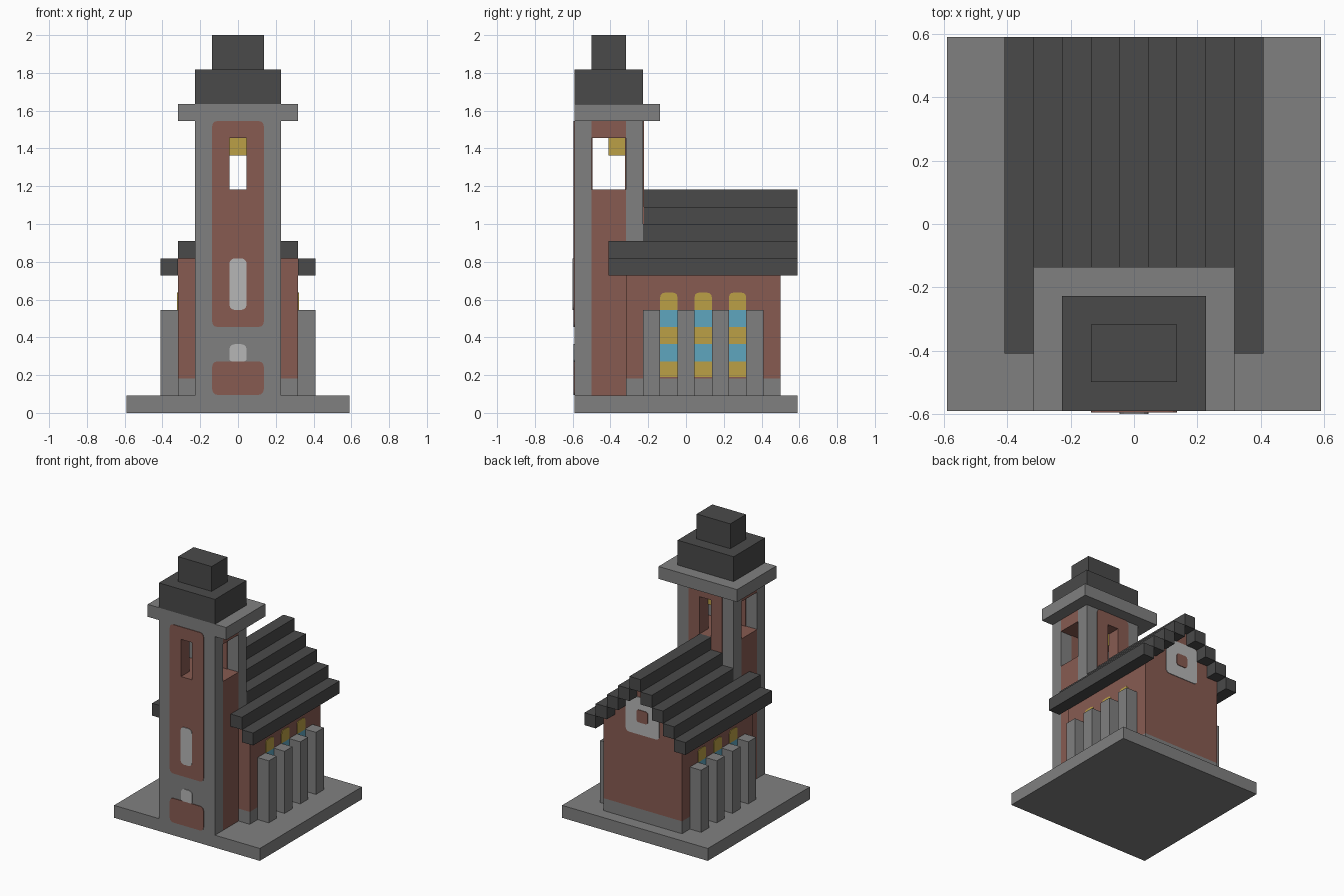
import bpy, bmesh, math

cube = bpy.data.objects.get("Cube")
if cube:
    bpy.data.objects.remove(cube)

U = 1 / 11      # one block; all sizes below are in blocks
THIN = 0.05     # how far flat painted details stand out


def material(name, colour):
    m = bpy.data.materials.new(name)
    m.use_nodes = True
    m.diffuse_color = (*colour, 1)
    m.node_tree.nodes["Principled BSDF"].inputs["Base Color"].default_value = (*colour, 1)
    return m


STONE = material("grey stone", (0.216, 0.216, 0.216))
SLATE = material("dark slate", (0.068, 0.068, 0.068))
BRICK = material("red brick", (0.245, 0.105, 0.083))
GOLD = material("gold", (0.50, 0.35, 0.061))
GLASS = material("blue glass", (0.114, 0.38, 0.52))
PALE = material("pale grey", (0.47, 0.47, 0.47))


def prism(name, outline, depth, axis, mat):
    """Extrude an outline of (across, z) points along the x or y axis."""
    bm = bmesh.new()
    rings = []
    for d in depth:
        rings.append([bm.verts.new([c * U for c in ((d, a, z) if axis == "x" else (a, d, z))])
                      for a, z in outline])
    for ring in rings:
        bm.faces.new(ring)
    n = len(outline)
    for i in range(n):
        j = (i + 1) % n
        bm.faces.new((rings[0][i], rings[0][j], rings[1][j], rings[1][i]))
    bmesh.ops.recalc_face_normals(bm, faces=bm.faces)
    mesh = bpy.data.meshes.new(name)
    bm.to_mesh(mesh)
    bm.free()
    mesh.materials.append(mat)
    obj = bpy.data.objects.new(name, mesh)
    bpy.context.collection.objects.link(obj)
    return obj


def box(name, x, y, z, mat):
    return prism(name, [(x[0], z[0]), (x[1], z[0]), (x[1], z[1]), (x[0], z[1])], y, "y", mat)


def panel(name, across, z, depth, axis, mat, low=0.3, high=0.3):
    """Rectangle with rounded lower and upper corners."""
    points = []
    corners = ((across[1], z[0], low, -90), (across[1], z[1], high, 0),
               (across[0], z[1], high, 90), (across[0], z[0], low, 180))
    for cx, cz, r, start in corners:
        if r == 0:
            points.append((cx, cz))
            continue
        ox = cx - r if cx == across[1] else cx + r
        oz = cz - r if cz == z[1] else cz + r
        for k in range(4):
            t = math.radians(start + 30 * k)
            points.append((ox + r * math.cos(t), oz + r * math.sin(t)))
    return prism(name, points, depth, axis, mat)


# Ground slab
box("base_slab", (-6.5, 6.5), (-6.5, 6.5), (0, 1), STONE)

# Tower core, open belfry and bell
box("tower_core", (-2.5, 2.5), (-5.5, -3.5), (1, 13), BRICK)
box("belfry_ceiling", (-2.5, 2.5), (-5.5, -3.5), (16, 17), BRICK)
box("bell", (-0.5, 0.5), (-4.5, -3.5), (15, 16), GOLD)

cutter = box("belfry_window_cutter", (-0.5, 0.5), (-8, -1), (13, 16), BRICK)
cutter.hide_render = True
cutter.hide_viewport = True

# Front and back tower walls with rounded brick panels
for side, y in (("front", -6.5), ("back", -3.5)):
    depth = (y, y + 1)
    for hand, s in (("left", 1), ("right", -1)):
        box(f"{side}_{hand}_tower_column", sorted((1.5 * s, 2.5 * s)), depth, (1, 17), STONE)
    box(f"{side}_wall_infill", (-1.5, 1.5), depth, (1, 12), STONE)
    box(f"{side}_wall_lintel", (-1.5, 1.5), depth, (16.2, 17), STONE)
    brick = panel(f"{side}_brick_panel", (-1.5, 1.5), (5, 17),
                  (y - THIN, y + 1 + THIN), "y", BRICK)
    cut = brick.modifiers.new("window", "BOOLEAN")
    cut.operation = "DIFFERENCE"
    cut.solver = "EXACT"
    cut.object = cutter

# Front painted details
face = (-6.5 - THIN, -6.5)
panel("door_panel", (-1.5, 1.5), (1.05, 3), face, "y", BRICK)
panel("door_light", (-0.5, 0.5), (3, 4), face, "y", PALE, low=0.15)
panel("tower_window", (-0.5, 0.5), (6, 9), (-6.5 - 2 * THIN, -6.5), "y", PALE)

# Tower top
box("tower_cornice", (-3.5, 3.5), (-6.5, -1.5), (17, 18), STONE)
box("lower_cap", (-2.5, 2.5), (-6.5, -2.5), (18, 20), SLATE)
box("upper_cap", (-1.5, 1.5), (-5.5, -3.5), (20, 22), SLATE)

# Hall with stepped gable
box("hall_plinth", (-3.5, 3.5), (-3.5, 5.5), (1, 2), STONE)
right = [(3.5, 2)]
for i in range(4):
    right += [(3.5 - i, 9 + i), (2.5 - i, 9 + i)] if i < 3 else [(0.5, 12)]
prism("hall_walls", right + [(-x, z) for x, z in reversed(right)], (-3.5, 5.5), "y", BRICK)

# Back gable window
panel("gable_window_frame", (-1.5, 1.5), (8, 11), (5.5, 5.5 + THIN), "y", PALE)
panel("gable_window_centre", (-0.5, 0.5), (9, 10), (5.5, 5.5 + 2 * THIN), "y", BRICK, 0.2, 0.2)

# Roof steps, buttresses and striped side windows
box("roof_ridge", (-0.5, 0.5), (-2.5, 6.5), (12, 13), SLATE)
for hand, s in (("left", 1), ("right", -1)):
    for i in range(4):
        x = 4.5 - i
        start = -4.5 if i < 2 else -2.5
        box(f"{hand}_roof_step", sorted((s * x, s * (x - 1))), (start, 6.5), (8 + i, 9 + i), SLATE)
    for i in range(4):
        y = -2.5 + 2 * i
        box(f"{hand}_buttress", sorted((s * 3.5, s * 4.5)), (y, y + 1), (1, 6), STONE)
    for i in range(3):
        y = -1.5 + 2 * i
        for k in range(5):
            panel(f"{hand}_window_band", (y, y + 1), (2.08 if k == 0 else 2 + k, 3 + k),
                  (s * 3.5, s * (3.5 + THIN)), "x", GLASS if k % 2 else GOLD,
                  low=0, high=0.25 if k == 4 else 0)
